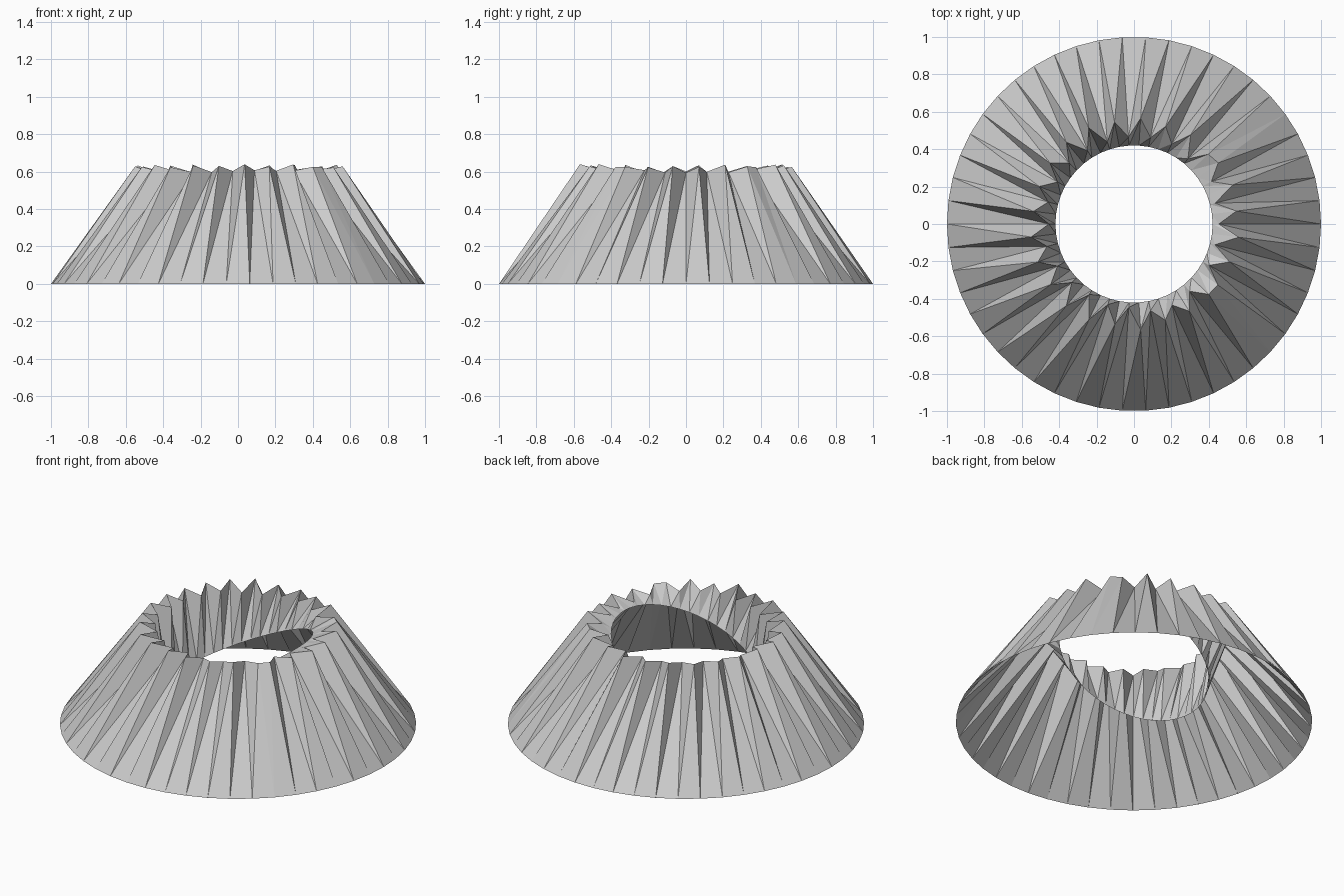
import bpy, bmesh, math, random

if "Cube" in bpy.data.objects:
    bpy.data.objects.remove(bpy.data.objects["Cube"])

random.seed(4)
N = 50            # sides around the cone
HOLE_R = 0.42     # crater opening radius


def ring(bm, fn):
    """Closed ring of vertices; fn(index, angle) gives radius and height."""
    verts = []
    for i in range(N):
        a = 2 * math.pi * i / N
        r, z = fn(i, a)
        verts.append(bm.verts.new((r * math.cos(a), r * math.sin(a), z)))
    return verts


def is_peak(i):
    # the zigzag changes phase at the two smoother shoulders
    return i % 2 == (0 if 6 <= i <= 44 else 1)


def jagged_rim(i, a):
    if is_peak(i):
        return 0.555 + random.uniform(-0.015, 0.015), random.uniform(0.622, 0.64)
    return 0.465 + random.uniform(-0.02, 0.015), random.uniform(0.592, 0.608)


def bridge(bm, low, high):
    """Band of triangles between two rings."""
    for i in range(N):
        j = (i + 1) % N
        bm.faces.new((low[i], low[j], high[j]))
        bm.faces.new((low[i], high[j], high[i]))


bm = bmesh.new()
# Outer slope: round foot up to the jagged rim
foot = ring(bm, lambda i, a: (1.0, 0.0))
rim = ring(bm, jagged_rim)
bridge(bm, foot, rim)
# Crater wall: from the rim down to a tilted circular opening
hole = ring(bm, lambda i, a: (HOLE_R, 0.40 + 0.19 * math.cos(a - 0.05)))
bridge(bm, rim, hole)

mesh = bpy.data.meshes.new("crater_cone")
bm.to_mesh(mesh)
bm.free()
obj = bpy.data.objects.new("crater_cone", mesh)
bpy.context.collection.objects.link(obj)
